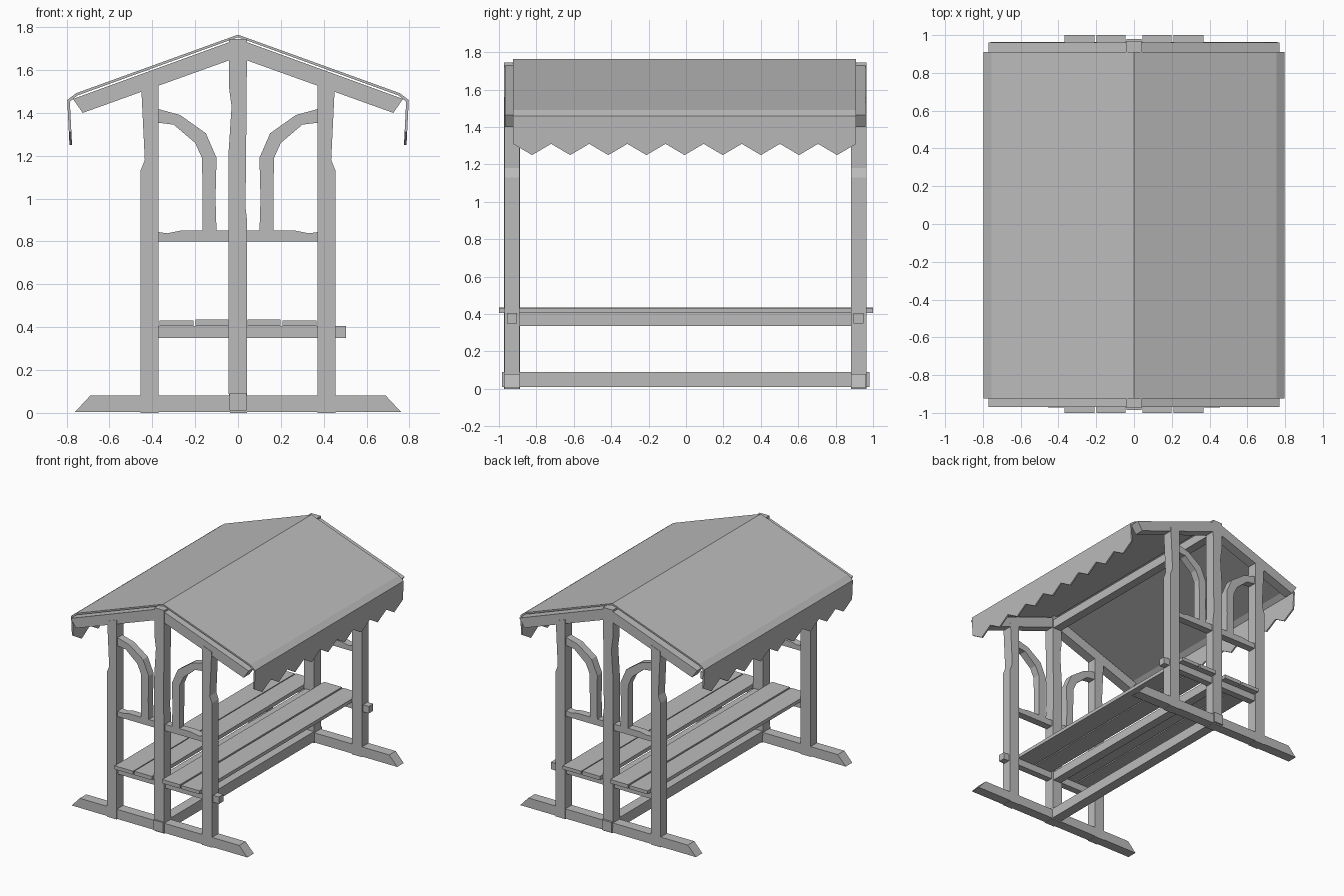
import bpy
import bmesh

cube = bpy.data.objects.get("Cube")
if cube:
    bpy.data.objects.remove(cube, do_unlink=True)

grey = bpy.data.materials.new("plain grey")
grey.use_nodes = True
GREY = (0.5, 0.5, 0.5, 1)
grey.diffuse_color = GREY
grey.node_tree.nodes["Principled BSDF"].inputs["Base Color"].default_value = GREY


def prism(name, outline, lo, hi, axis="y"):
    """Extrude an outline along y (points are x, z) or along x (points are y, z)."""
    bm = bmesh.new()

    def place(p, d):
        return (p[0], d, p[1]) if axis == "y" else (d, p[0], p[1])

    a = [bm.verts.new(place(p, lo)) for p in outline]
    b = [bm.verts.new(place(p, hi)) for p in outline]
    bm.faces.new(a)
    bm.faces.new(b[::-1])
    for i in range(len(a)):
        j = (i + 1) % len(a)
        bm.faces.new((a[i], b[i], b[j], a[j]))
    bmesh.ops.recalc_face_normals(bm, faces=bm.faces)
    mesh = bpy.data.meshes.new(name)
    bm.to_mesh(mesh)
    bm.free()
    mesh.materials.append(grey)
    obj = bpy.data.objects.new(name, mesh)
    bpy.context.collection.objects.link(obj)
    return obj


def box(name, x0, x1, y0, y1, z0, z1):
    return prism(name, [(x0, z0), (x1, z0), (x1, z1), (x0, z1)], y0, y1)


def flip(points, s):
    return [(s * x, z) for x, z in points]


# Outlines of the end frames, drawn on the +x side
OUTER_POST = [(0.37, 0), (0.455, 0), (0.455, 1.13), (0.435, 1.18), (0.452, 1.53), (0.37, 1.56)]
CENTRE_POST = [(-0.038, 0), (0.042, 0), (0.042, 0.9), (0.035, 0.96), (0.04, 1.44), (0.042, 1.745),
               (-0.042, 1.745), (-0.042, 1.52), (-0.03, 1.43), (-0.045, 1.2), (-0.045, 0.12)]
RAFTER = [(0, 1.745), (0.77, 1.465), (0.725, 1.4), (0.0, 1.66)]
BRACE = [(0.38, 1.42), (0.27, 1.39), (0.15, 1.305), (0.1, 1.19), (0.105, 1.0), (0.1, 0.84),
         (0.165, 0.84), (0.165, 1.0), (0.168, 1.19), (0.2, 1.26), (0.3, 1.345), (0.38, 1.355)]
ARM_RAIL = [(0, 0.8), (0.38, 0.8), (0.38, 0.845), (0.33, 0.838), (0.27, 0.85), (0, 0.85)]
FOOT = [(-0.76, 0.005), (0.76, 0.005), (0.69, 0.08), (-0.69, 0.08)]

# Two end frames
for end, y in (("front", -0.93), ("back", 0.923)):
    prism(end + "_foot", FOOT, y - 0.04, y + 0.04)
    prism(end + "_centre_post", CENTRE_POST, y - 0.042, y + 0.042)
    box(end + "_seat_support", -0.44, 0.505, y - 0.027, y + 0.027, 0.35, 0.405)
    for side, s in (("left", 1), ("right", -1)):
        tag = end + "_" + side
        prism(tag + "_post", flip(OUTER_POST, s), y - 0.041, y + 0.041)
        prism(tag + "_rafter", flip(RAFTER, s), y - 0.038, y + 0.038)
        prism(tag + "_brace", flip(BRACE, s), y - 0.03, y + 0.03)
        prism(tag + "_arm_rail", flip(ARM_RAIL, s), y - 0.03, y + 0.03)

# Long beams joining the frames
box("floor_beam", -0.04, 0.04, -0.985, 0.98, 0.01, 0.09)
box("seat_beam", -0.035, 0.035, -0.9, 0.9, 0.335, 0.405)
box("ridge_beam", -0.035, 0.035, -0.9, 0.9, 1.64, 1.71)

# Seat planks on both sides of the centre
for side, s in (("left", 1), ("right", -1)):
    for part, near, far, top in (("inner", 0.045, 0.198, 0.435), ("outer", 0.208, 0.367, 0.432)):
        x0, x1 = sorted((s * near, s * far))
        box(side + "_" + part + "_seat_plank", x0, x1, -1, 1, 0.405, top)

# Thin gabled roof sheet with bent eaves
top = [(0, 1.765), (0.755, 1.492), (0.797, 1.46)]
under = [(0.785, 1.452), (0.75, 1.481), (0, 1.753)]
Y0, Y1 = -0.925, 0.91
sheet = top + under[:-1] + [under[-1]] + flip(under[:-1][::-1], -1) + flip(top[:0:-1], -1)
prism("roof_sheet", sheet, Y0, Y1)

# Zigzag hanging edges, leaning slightly inward
TEETH = 9
step = (Y1 - Y0) / TEETH
zigzag = [(Y1, 1.46), (Y0, 1.46), (Y0, 1.31)]
for i in range(TEETH):
    zigzag += [(Y0 + (i + 0.5) * step, 1.25), (Y0 + (i + 1) * step, 1.31)]
for side, s in (("left", 1), ("right", -1)):
    edge = prism(side + "_zigzag_edge", zigzag, s * 0.785, s * 0.797, "x")
    for v in edge.data.vertices:
        v.co.x -= s * 0.05 * (1.46 - v.co.z)
